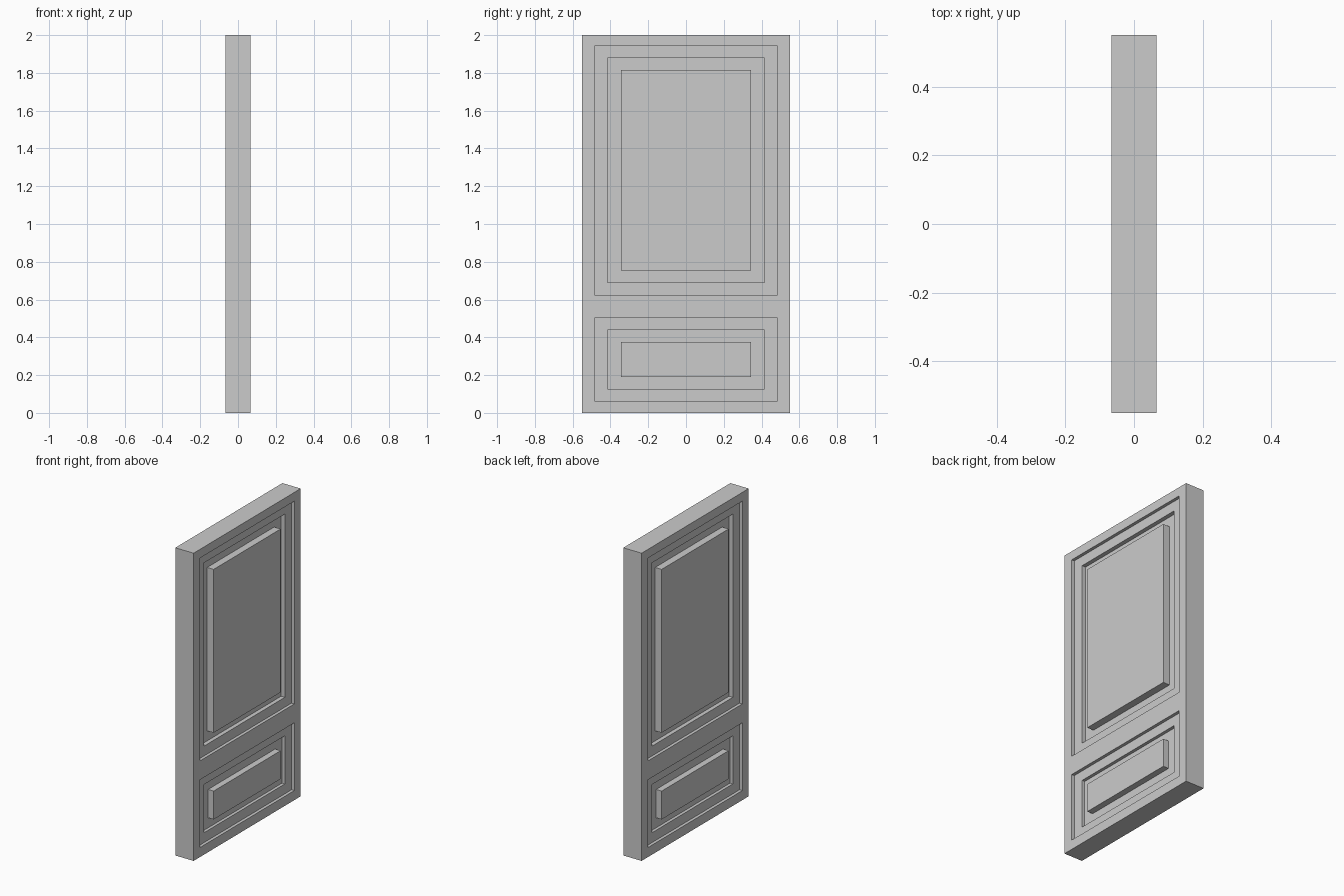
import bpy

if "Cube" in bpy.data.objects:
    bpy.data.objects.remove(bpy.data.objects["Cube"])

HALF = 0.066          # half the door thickness
STEP1 = 0.02          # depth of the outer recess


def box(name, x0, x1, y0, y1, z0, z1):
    bpy.ops.mesh.primitive_cube_add(size=1, location=((x0 + x1) / 2, (y0 + y1) / 2, (z0 + z1) / 2))
    ob = bpy.context.object
    ob.name = name
    ob.scale = (x1 - x0, y1 - y0, z1 - z0)
    bpy.ops.object.transform_apply(location=True, rotation=False, scale=True)
    return ob


def cut(target, name, side, depth, w, z0, z1):
    # Recess cutter on one face of the door
    xs = sorted((side * (HALF - depth), side * (HALF + 0.05)))
    cutter = box(name, *xs, -w, w, z0, z1)
    mod = target.modifiers.new(name, 'BOOLEAN')
    mod.operation = 'DIFFERENCE'
    mod.solver = 'EXACT'
    mod.object = cutter
    bpy.context.view_layer.objects.active = target
    bpy.ops.object.modifier_apply(modifier=name)
    bpy.data.objects.remove(cutter, do_unlink=True)


# Door slab
door = box("door_slab", -HALF, HALF, -0.55, 0.55, 0, 2)

# Stepped recesses on both faces, each with a raised centre panel
for label, z0, z1, floor in (("upper", 0.625, 1.943, 0.047), ("lower", 0.062, 0.502, 0.04)):
    for side in (-1, 1):
        cut(door, label + "_outer_recess", side, STEP1, 0.485, z0, z1)
        cut(door, label + "_inner_recess", side, floor, 0.415, z0 + 0.064, z1 - 0.063)
    box(label + "_raised_panel", -HALF, HALF, -0.344, 0.344, z0 + 0.129, z1 - 0.127)
